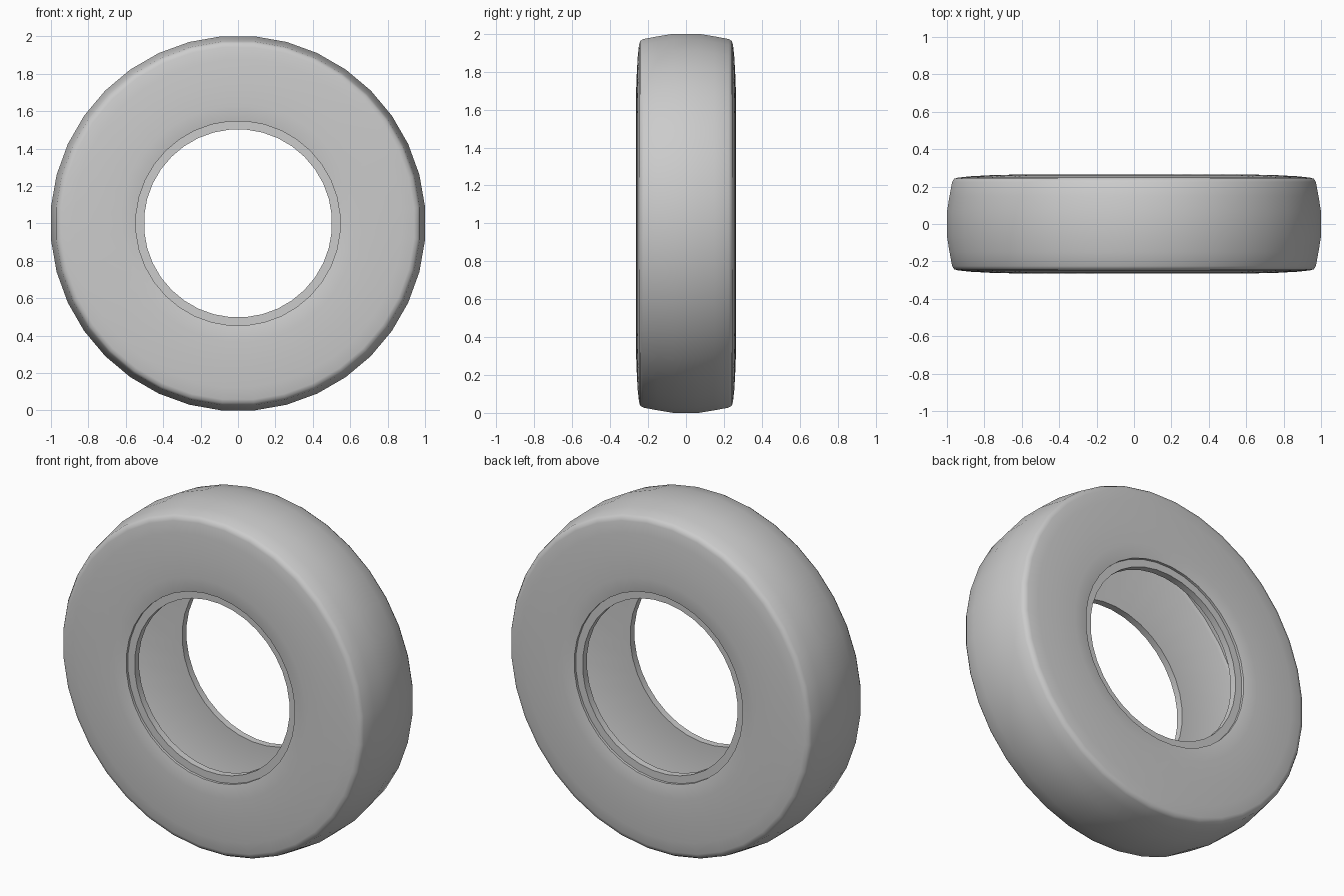
import bpy, bmesh, math
from mathutils import Matrix

if "Cube" in bpy.data.objects:
    bpy.data.objects.remove(bpy.data.objects["Cube"])

SEGMENTS = 36
STEP = 2 * math.pi / SEGMENTS

rubber = bpy.data.materials.new("grey_rubber")
rubber.diffuse_color = (0.6, 0.6, 0.6, 1)
rubber.use_nodes = True
rubber.node_tree.nodes["Principled BSDF"].inputs["Base Color"].default_value = rubber.diffuse_color

# Half cross-section (radius, y): inner tread, inner sidewall, bead, sidewall, shoulder, tread
half = [(0.93, 0.06), (0.92, 0.19), (0.90, 0.20), (0.503, 0.20),
        (0.503, 0.24), (0.547, 0.24), (0.547, 0.255),
        (0.58, 0.261), (0.63, 0.264), (0.75, 0.262), (0.88, 0.255),
        (0.945, 0.248), (0.965, 0.242), (0.976, 0.225), (0.99, 0.15), (1.004, 0.065)]
profile = half + [(r, -y) for r, y in reversed(half)]

# Revolve the closed section around the wheel axis
bm = bmesh.new()
rings = []
for i in range(SEGMENTS):
    a = (i + 0.5) * STEP
    rings.append([bm.verts.new((r * math.cos(a), y, 1 + r * math.sin(a))) for r, y in profile])
n = len(profile)
for i in range(SEGMENTS):
    a, b = rings[i], rings[(i + 1) % SEGMENTS]
    for j in range(n):
        k = (j + 1) % n
        bm.faces.new((a[j], a[k], b[k], b[j]))
bmesh.ops.recalc_face_normals(bm, faces=bm.faces)
mesh = bpy.data.meshes.new("tyre")
bm.to_mesh(mesh)
bm.free()
mesh.materials.append(rubber)

tyre = bpy.data.objects.new("tyre", mesh)
bpy.context.collection.objects.link(tyre)
bpy.context.view_layer.objects.active = tyre
tyre.select_set(True)
bpy.ops.object.shade_smooth_by_angle(angle=math.radians(50))
